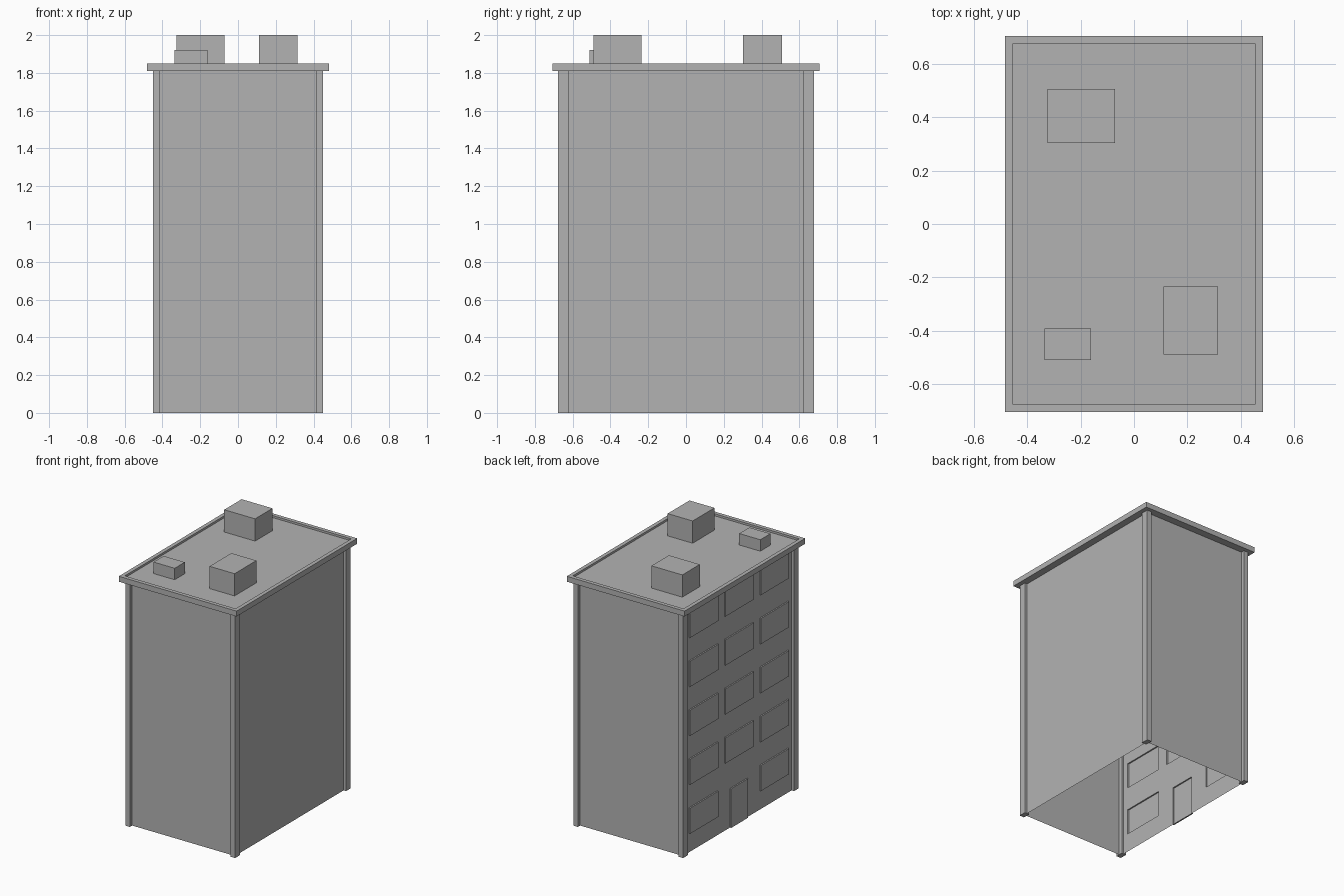
import bpy, bmesh

cube = bpy.data.objects.get("Cube")
if cube:
    bpy.data.objects.remove(cube, do_unlink=True)

grey = bpy.data.materials.new("plain_grey")
grey.use_nodes = True
COLOR = (0.45, 0.45, 0.45, 1)
grey.diffuse_color = COLOR
grey.node_tree.nodes["Principled BSDF"].inputs["Base Color"].default_value = COLOR


def finish(bm, name):
    mesh = bpy.data.meshes.new(name)
    bm.to_mesh(mesh)
    bm.free()
    mesh.materials.append(grey)
    ob = bpy.data.objects.new(name, mesh)
    bpy.context.collection.objects.link(ob)
    return ob


def box_mesh(lo, hi):
    bm = bmesh.new()
    bmesh.ops.create_cube(bm, size=1)
    for v in bm.verts:
        v.co = [hi[i] if v.co[i] > 0 else lo[i] for i in range(3)]
    return bm


def box(name, lo, hi):
    return finish(box_mesh(lo, hi), name)


WX, WY, TOP = 0.43, 0.65, 1.82   # wall half sizes and wall top

# Plain front, back and left walls, open underneath
bm = bmesh.new()
ring = [(-WX, -WY), (WX, -WY), (WX, WY), (-WX, WY)]
for (x0, y0), (x1, y1) in zip(ring, ring[1:]):
    bm.faces.new([bm.verts.new(p) for p in
                  ((x0, y0, 0), (x1, y1, 0), (x1, y1, TOP), (x0, y0, TOP))])
bmesh.ops.remove_doubles(bm, verts=bm.verts, dist=0.0001)
finish(bm, "plain_walls")

# Openings as (y min, y max, z min, z max): the door, then five window rows
openings = [(-0.1, 0.1, 0, 0.29)]
for row in range(5):
    for col in (-1, 0, 1):
        if row or col:
            y, z = col * 0.415, 0.14 + row * 0.363
            openings.append((y - 0.165, y + 0.165, z, z + 0.19))

# Right wall: a grid of faces, with the window and door panels pushed outward
ys = sorted({-WY, WY} | {y for o in openings for y in o[:2]})
zs = sorted({0, TOP} | {z for o in openings for z in o[2:]})
bm = bmesh.new()
grid = [[bm.verts.new((-WX, y, z)) for z in zs] for y in ys]
panels = []
for i in range(len(ys) - 1):
    for j in range(len(zs) - 1):
        f = bm.faces.new((grid[i][j], grid[i][j + 1],
                          grid[i + 1][j + 1], grid[i + 1][j]))
        c = f.calc_center_median()
        if any(a < c.y < b and d < c.z < e for a, b, d, e in openings):
            panels.append(f)
out = bmesh.ops.extrude_face_region(bm, geom=panels)
for v in out["geom"]:
    if isinstance(v, bmesh.types.BMVert):
        v.co.x -= 0.01
bmesh.ops.delete(bm, geom=[f for f in panels if f.is_valid], context="FACES_ONLY")
bmesh.ops.recalc_face_normals(bm, faces=bm.faces)
finish(bm, "window_wall")

# Corner posts
for sx, side in ((-1, "right"), (1, "left")):
    for sy, end in ((-1, "front"), (1, "back")):
        xs = sorted((sx * 0.413, sx * 0.45))
        yy = sorted((sy * 0.622, sy * 0.677))
        box(f"post_{end}_{side}", (xs[0], yy[0], 0), (xs[1], yy[1], 1.82))

# Roof slab with a shallow sunken top
bm = box_mesh((-0.483, -0.706, 1.81), (0.483, 0.706, 1.85))
top = max(bm.faces, key=lambda f: f.calc_center_median().z)
bmesh.ops.inset_region(bm, faces=[top], thickness=0.041)
rim = bmesh.ops.extrude_face_region(bm, geom=[top])
for v in rim["geom"]:
    if isinstance(v, bmesh.types.BMVert):
        v.co.z -= 0.015
if top.is_valid:
    bmesh.ops.delete(bm, geom=[top], context="FACES_ONLY")
bmesh.ops.recalc_face_normals(bm, faces=bm.faces)
finish(bm, "roof_slab")

# Rooftop units
FLOOR = 1.83
box("roof_unit_front", (0.11, -0.49, FLOOR), (0.315, -0.235, 2))
box("roof_unit_back", (-0.325, 0.303, FLOOR), (-0.072, 0.507, 2))
box("roof_vent", (-0.335, -0.51, FLOOR), (-0.162, -0.392, 1.92))
